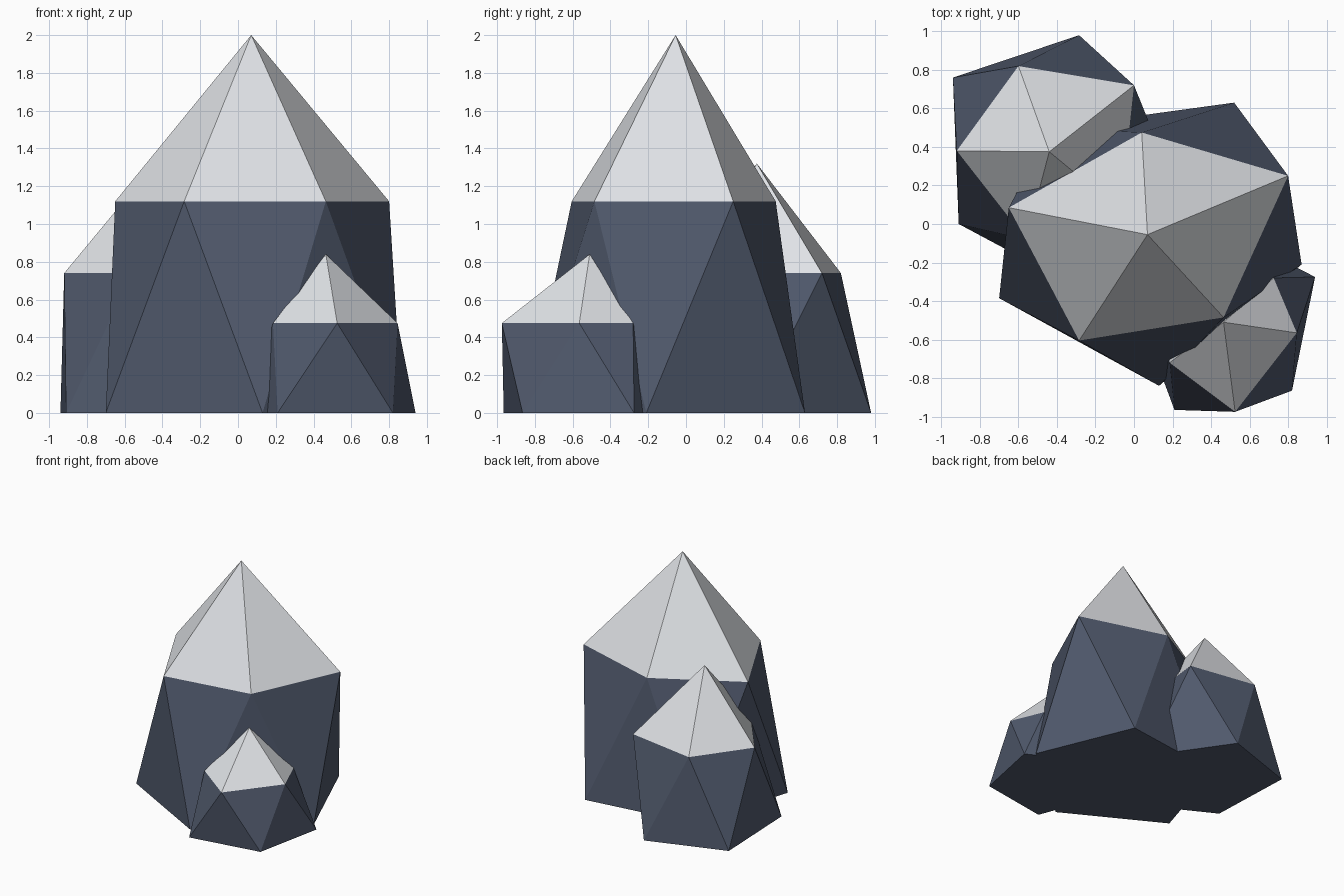
import bpy
import bmesh

default_cube = bpy.data.objects.get("Cube")
if default_cube:
    bpy.data.objects.remove(default_cube, do_unlink=True)


def make_material(name, colour):
    """Create one flat, matte material."""
    material = bpy.data.materials.new(name)
    material.use_nodes = True
    material.diffuse_color = colour
    shader = material.node_tree.nodes["Principled BSDF"]
    shader.inputs["Base Color"].default_value = colour
    shader.inputs["Roughness"].default_value = 1.0
    return material


stone = make_material("slate stone", (0.08, 0.1, 0.15, 1))
snow = make_material("snow", (0.75, 0.77, 0.8, 1))


def make_peak(name, foot, shoulder, shoulder_height, summit):
    """Staggered foot and shoulder rings of a peak, closed by a pointed snow cap."""
    bm = bmesh.new()
    low = [bm.verts.new((x, y, 0)) for x, y in foot]
    high = [bm.verts.new((x, y, shoulder_height)) for x, y in shoulder]
    tip = bm.verts.new(summit)
    count = len(foot)
    bm.faces.new(low[::-1])
    for i in range(count):
        following = (i + 1) % count
        # Alternating stone facets around the flanks
        bm.faces.new((low[i], low[following], high[i]))
        bm.faces.new((high[i], low[following], high[following]))
        # Snow facet rising to the summit
        cap = bm.faces.new((high[i], high[following], tip))
        cap.material_index = 1
    bmesh.ops.recalc_face_normals(bm, faces=bm.faces)

    mesh = bpy.data.meshes.new(name)
    bm.to_mesh(mesh)
    bm.free()
    mesh.materials.append(stone)
    mesh.materials.append(snow)
    peak = bpy.data.objects.new(name, mesh)
    bpy.context.collection.objects.link(peak)


# Tall central mountain
make_peak(
    "main_peak",
    foot=[(0.87, -0.21), (0.52, 0.63), (-0.43, 0.5), (-0.7, -0.385), (0.13, -0.84)],
    shoulder=[(0.8, 0.25), (0.04, 0.475), (-0.65, 0.085), (-0.285, -0.605), (0.465, -0.485)],
    shoulder_height=1.12,
    summit=(0.07, -0.055, 2),
)

# Medium mountain behind, on the right-hand side
make_peak(
    "back_peak",
    foot=[(0.15, 0.35), (-0.285, 0.98), (-0.94, 0.76), (-0.91, 0), (-0.33, -0.31)],
    shoulder=[(0, 0.72), (-0.6, 0.82), (-0.92, 0.38), (-0.56, -0.08), (-0.07, 0.07)],
    shoulder_height=0.74,
    summit=(-0.44, 0.375, 1.32),
)

# Small foothill in front, on the left-hand side
make_peak(
    "front_peak",
    foot=[(0.94, -0.275), (0.5, -0.05), (0.03, -0.48), (0.21, -0.965), (0.82, -0.865)],
    shoulder=[(0.725, -0.28), (0.2, -0.26), (0.185, -0.72), (0.525, -0.975), (0.845, -0.565)],
    shoulder_height=0.475,
    summit=(0.465, -0.51, 0.84),
)
